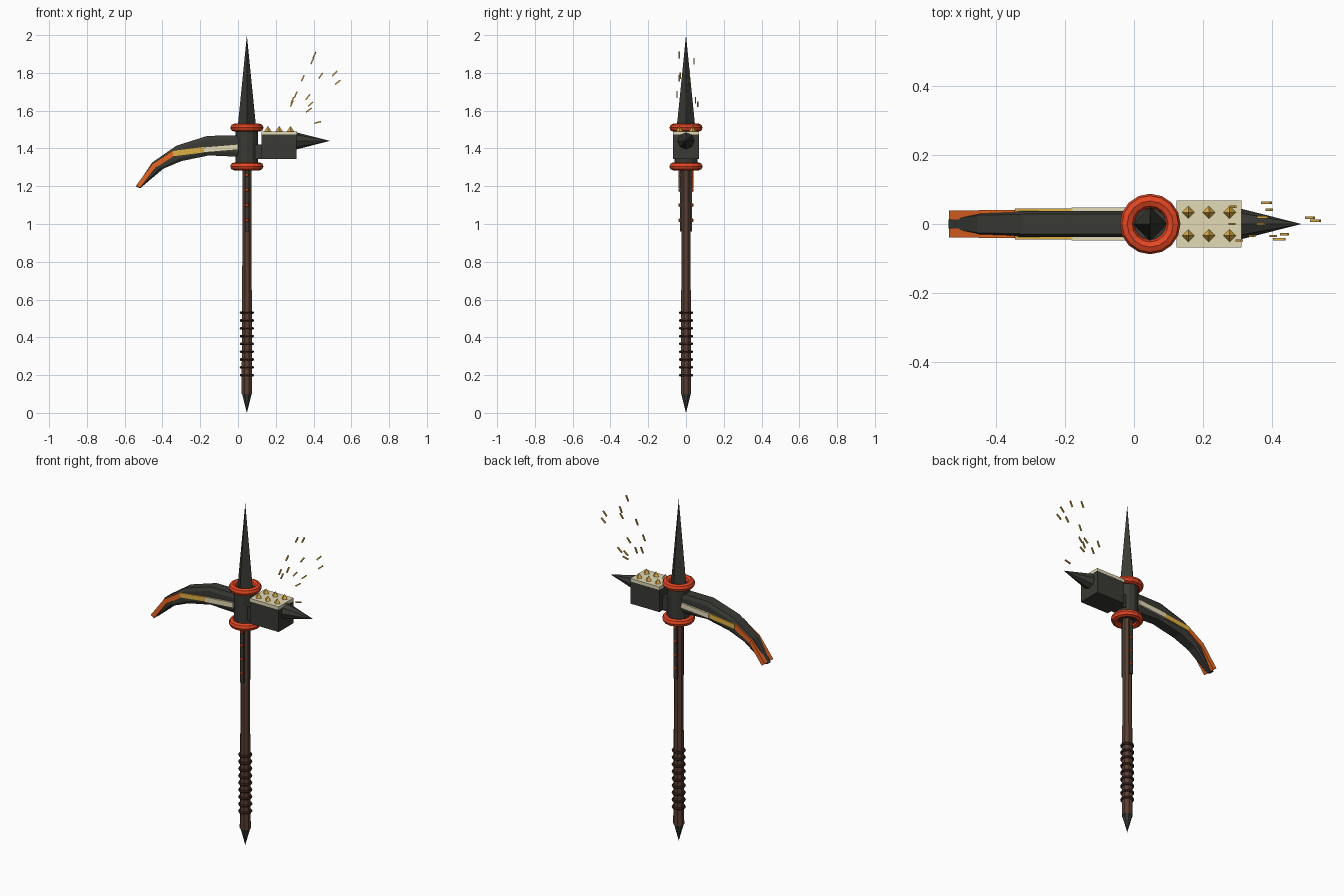
import bpy, bmesh, math
from mathutils import Vector, Matrix

if "Cube" in bpy.data.objects:
    bpy.data.objects.remove(bpy.data.objects["Cube"])

CX = 0.047  # shaft axis


def mat(name, rgb):
    m = bpy.data.materials.new(name)
    m.diffuse_color = (*rgb, 1)
    m.use_nodes = True
    m.node_tree.nodes["Principled BSDF"].inputs["Base Color"].default_value = m.diffuse_color
    return m


STEEL = mat("dark steel", (0.041, 0.043, 0.035))
RED = mat("red", (0.78, 0.062, 0.017))
CREAM = mat("cream", (0.77, 0.70, 0.47))
GOLD = mat("gold", (0.74, 0.43, 0.06))
ORANGE = mat("orange", (0.80, 0.13, 0.016))
WOOD = mat("brown wood", (0.105, 0.05, 0.032))
WRAP = mat("dark leather", (0.04, 0.018, 0.013))


def finish(name, bm, m):
    bmesh.ops.recalc_face_normals(bm, faces=bm.faces)
    me = bpy.data.meshes.new(name)
    bm.to_mesh(me)
    bm.free()
    me.materials.append(m)
    ob = bpy.data.objects.new(name, me)
    bpy.context.collection.objects.link(ob)
    return ob


def cone(name, a, b, r1, r2, n, m, turn=0.0):
    """Cone or cylinder from point a to point b."""
    a, b = Vector(a), Vector(b)
    d = b - a
    rot = d.to_track_quat('Z', 'Y').to_matrix().to_4x4()
    bm = bmesh.new()
    bmesh.ops.create_cone(bm, cap_ends=True, segments=n, radius1=r1, radius2=r2, depth=d.length,
                          matrix=Matrix.Translation((a + b) / 2) @ rot @ Matrix.Rotation(turn, 4, 'Z'))
    bmesh.ops.remove_doubles(bm, verts=bm.verts, dist=1e-5)
    return finish(name, bm, m)


def box(name, c, s, m, rot=None):
    bm = bmesh.new()
    mx = Matrix.Translation(c) @ (rot or Matrix()) @ Matrix.Diagonal((*s, 1))
    bmesh.ops.create_cube(bm, size=1, matrix=mx)
    return finish(name, bm, m)


def ring(name, z, R, r, m, nu=16, nv=8):
    bpy.ops.mesh.primitive_torus_add(location=(CX, 0, z), major_radius=R, minor_radius=r,
                                     major_segments=nu, minor_segments=nv)
    ob = bpy.context.object
    ob.name = name
    ob.data.materials.append(m)


def loft(name, sections, m):
    bm = bmesh.new()
    rows = [[bm.verts.new(p) for p in s] for s in sections]
    n = len(rows[0])
    for p, q in zip(rows, rows[1:]):
        for i in range(n):
            j = (i + 1) % n
            bm.faces.new((p[i], p[j], q[j], q[i]))
    bm.faces.new(rows[0])
    bm.faces.new(rows[-1])
    return finish(name, bm, m)


# Shaft, grip and foot spike
T = math.pi / 8
cone("shaft", (CX, 0, 0.6), (CX, 0, 1.35), 0.027, 0.025, 8, WOOD, T)
cone("grip", (CX, 0, 0.10), (CX, 0, 0.65), 0.030, 0.028, 8, WOOD, T)
cone("foot_spike", (CX, 0, 0.11), (CX, 0, 0), 0.030, 0, 8, STEEL, T)
for i in range(9):
    ring(f"grip_wrap_{i}", 0.20 + i * 0.0413, 0.030, 0.008, WRAP, 12, 6)

# Front and back straps under the head, with rivets
for s, side in ((-1, "front"), (1, "back")):
    box(f"strap_{side}", (CX, s * 0.026, 1.125), (0.022, 0.014, 0.33), STEEL)
    for j in range(4):
        z = 1.02 + j * 0.08
        cone(f"rivet_{side}_{j}", (CX, s * 0.032, z), (CX, s * 0.039, z), 0.010, 0.007, 8, RED)

# Head collar, red rings and top spike
cone("collar", (CX, 0, 1.30), (CX, 0, 1.51), 0.06, 0.06, 12, STEEL)
ring("lower_ring", 1.305, 0.067, 0.021, RED)
ring("upper_ring", 1.51, 0.067, 0.021, RED)
cone("top_spike", (CX, 0, 1.50), (CX, 0, 2.0), 0.05, 0, 4, STEEL)

# Curved pick blade: (top x, z), (bottom x, z), half width
blade = [((0.03, 1.468), (0.03, 1.355), 0.038), ((-0.16, 1.467), (-0.155, 1.363), 0.038),
         ((-0.325, 1.415), (-0.30, 1.333), 0.038), ((-0.455, 1.325), (-0.395, 1.293), 0.034),
         ((-0.54, 1.197), (-0.517, 1.19), 0.016)]
prof = [(-0.75, 0), (0.75, 0), (1, 0.2), (1, 0.8), (0.75, 1), (-0.75, 1), (-1, 0.8), (-1, 0.2)]
secs = []
for t, b, w in blade:
    t, b = Vector((t[0], 0, t[1])), Vector((b[0], 0, b[1]))
    secs.append([t.lerp(b, v) + Vector((0, u * w, 0)) for u, v in prof])
loft("pick_blade", secs, STEEL)

# Heat-coloured strips on both sides of the blade: start, end, outer y, height, depth
strips = [("cream_strip", (0.0, 1.408), (-0.18, 1.393), 0.048, 0.030, 0.016, CREAM),
          ("gold_strip", (-0.175, 1.394), (-0.345, 1.373), 0.045, 0.029, 0.016, GOLD),
          ("orange_strip", (-0.34, 1.376), (-0.445, 1.308), 0.041, 0.027, 0.016, ORANGE),
          ("orange_tip_strip", (-0.44, 1.315), (-0.528, 1.198), 0.039, 0.025, 0.026, ORANGE)]
for name, a, b, y, h, dep, m in strips:
    a, b = Vector((a[0], 0, a[1])), Vector((b[0], 0, b[1]))
    d = b - a
    rot = Matrix.Rotation(math.atan2(-d.z, d.x), 4, 'Y')
    for s in (-1, 1):
        box(f"{name}_{'front' if s < 0 else 'back'}",
            (a + b) / 2 + Vector((0, s * (y - dep / 2), 0)), (d.length, dep, h), m, rot)

# Hammer block with studded plate and spike
box("hammer_neck", (0.10, 0, 1.383), (0.07, 0.08, 0.078), STEEL)
box("hammer_block", (0.218, 0, 1.41), (0.186, 0.136, 0.134), STEEL)
box("hammer_plate", (0.218, 0, 1.482), (0.188, 0.138, 0.018), CREAM)
for i in range(3):
    for s in (-1, 1):
        p = Vector((0.158 + 0.06 * i, s * 0.034, 1.490))
        cone(f"stud_{i}_{s}", p, p + Vector((0, 0, 0.029)), 0.019, 0, 4, GOLD)
cone("hammer_spike", (0.305, 0, 1.44), (0.487, 0, 1.44), 0.046, 0, 8, STEEL)

# Flying sparks: x, y, z
sparks = [(0.405, -0.035, 1.895), (0.393, 0.042, 1.862), (0.343, -0.035, 1.772), (0.438, -0.03, 1.785),
          (0.512, 0.018, 1.797), (0.528, 0.01, 1.75), (0.306, -0.048, 1.685), (0.37, 0, 1.672),
          (0.288, 0.05, 1.655), (0.285, 0.0, 1.637), (0.385, 0.062, 1.635), (0.375, 0.02, 1.603),
          (0.422, -0.044, 1.538)]
for i, p in enumerate(sparks):
    ang = math.atan2(p[2] - 1.49, p[0] - 0.22)
    box(f"spark_{i}", p, (0.036, 0.007, 0.007), GOLD, Matrix.Rotation(-ang, 4, 'Y'))
